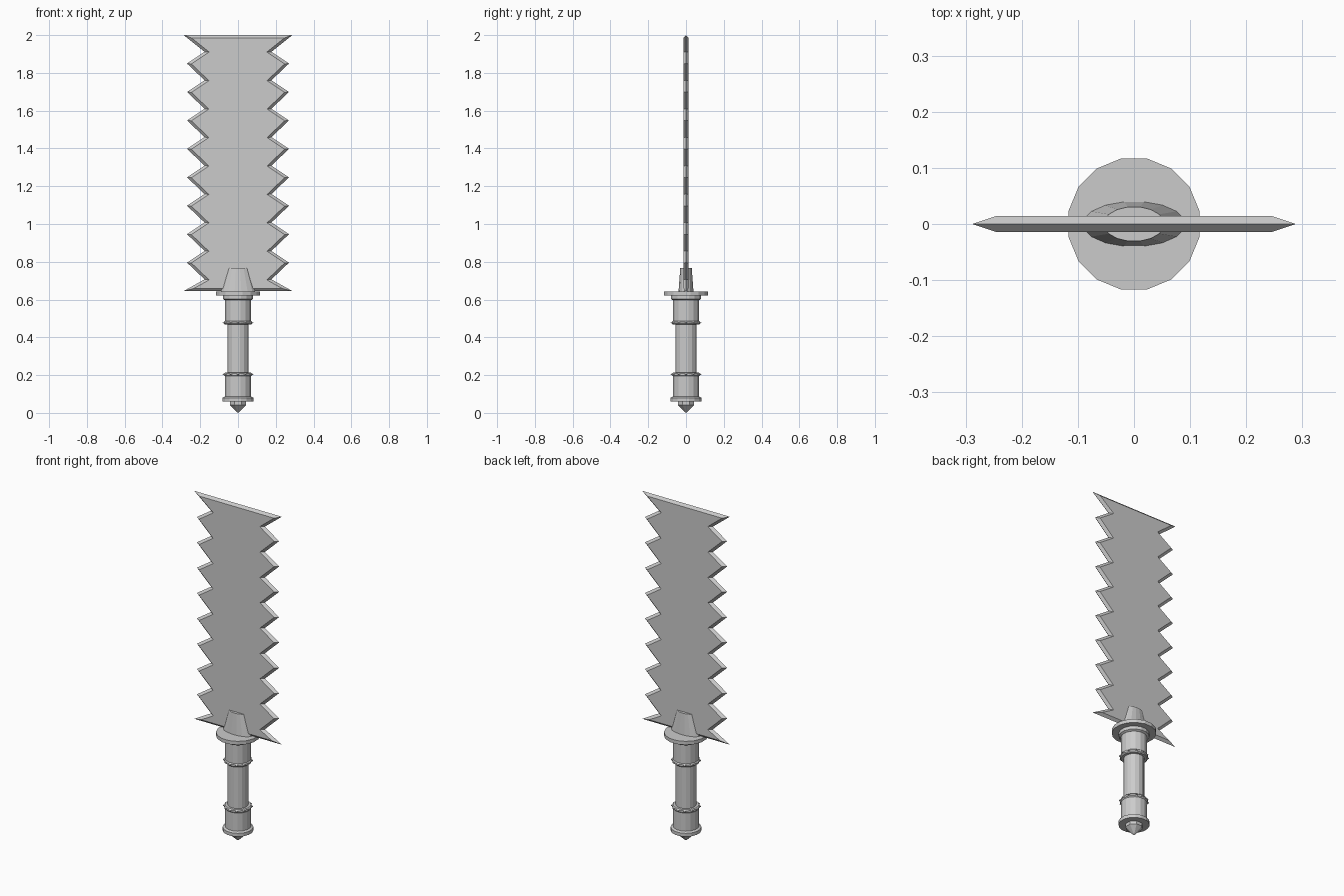
import bpy, math
from mathutils import Vector, Matrix

if "Cube" in bpy.data.objects:
    bpy.data.objects.remove(bpy.data.objects["Cube"])


def make(name, verts, faces):
    me = bpy.data.meshes.new(name)
    me.from_pydata(verts, [], faces)
    me.update()
    ob = bpy.data.objects.new(name, me)
    bpy.context.collection.objects.link(ob)
    return ob


def lathe(name, profile, n=16, sq=None):
    """Closed solid from (radius, z) rings, listed bottom to top; sq gives y radii."""
    verts, faces = [], []
    for i, (r, z) in enumerate(profile):
        ry = sq[i] if sq else r
        for k in range(n):
            a = 2 * math.pi * (k + 0.5) / n
            verts.append((r * math.cos(a), ry * math.sin(a), z))
    for i in range(len(profile) - 1):
        for k in range(n):
            j = (k + 1) % n
            faces.append((i * n + k, i * n + j, (i + 1) * n + j, (i + 1) * n + k))
    faces.append(tuple(range(n))[::-1])
    faces.append(tuple(range((len(profile) - 1) * n, len(profile) * n)))
    return make(name, verts, faces)


# Blade: saw-toothed outline with a sharpened bevel all round
TOP, BOTTOM, TEETH = 2.0, 0.645, 9
step = (TOP - BOTTOM) / TEETH
right = []
for i in range(TEETH):
    z = BOTTOM + i * step
    right.append((0.288 if i == 0 else 0.27, z))
    right.append((0.177, z + 0.062))
right.append((0.288, TOP))
outline = [Vector(p) for p in right] + [Vector((-x, z)) for x, z in reversed(right)]


def inset(pts, d):
    out = []
    for i, p in enumerate(pts):
        e1 = (p - pts[i - 1]).normalized()
        e2 = (pts[(i + 1) % len(pts)] - p).normalized()
        n1, n2 = Vector((-e1.y, e1.x)), Vector((-e2.y, e2.x))
        out.append(p + (n1 + n2) * d / (1 + n1.dot(n2)))
    return out


inner = inset(outline, 0.0145)
n = len(outline)
verts = [(p.x, 0, p.y) for p in outline]
verts += [(p.x, -0.014, p.y) for p in inner] + [(p.x, 0.014, p.y) for p in inner]
faces = [tuple(range(n, 2 * n)), tuple(range(2 * n, 3 * n))[::-1]]
for i in range(n):
    j = (i + 1) % n
    faces.append((i, j, n + j, n + i))
    faces.append((j, i, 2 * n + i, 2 * n + j))
make("blade", verts, faces)

# Oval socket holding the blade, and the round guard
lathe("blade_socket", [(0.094, 0.635), (0.054, 0.767)], sq=[0.041, 0.031])
lathe("guard", [(0.119, 0.622), (0.119, 0.643)])
lathe("guard_collar", [(0.071, 0.597), (0.082, 0.603), (0.082, 0.623)])

# Handle: grip with a thicker sleeve at each end
lathe("grip", [(0.056, 0.19), (0.056, 0.49)])
lathe("upper_sleeve", [(0.07, 0.47), (0.07, 0.61)])
lathe("lower_sleeve", [(0.07, 0.075), (0.07, 0.205)])
lathe("pommel_flange", [(0.083, 0.06), (0.083, 0.08), (0.071, 0.086)])
lathe("pommel_gem", [(0.004, 0.002), (0.047, 0.042), (0.047, 0.065)], n=8)

# Studded rings on the sleeves
for name, z in (("upper_ring", 0.477), ("lower_ring", 0.204)):
    lathe(name, [(0.07, z - 0.01), (0.075, z - 0.005), (0.075, z + 0.005), (0.07, z + 0.01)])
    verts, faces = [], []
    for k in range(12):
        rot = Matrix.Rotation(2 * math.pi * k / 12, 3, 'Z')
        b = len(verts)
        for x, y, dz in ((0.07, -0.009, -0.007), (0.07, 0.009, -0.007),
                         (0.07, 0.009, 0.007), (0.07, -0.009, 0.007), (0.082, 0, 0)):
            verts.append(rot @ Vector((x, y, z + dz)))
        faces += [(b + i, b + (i + 1) % 4, b + 4) for i in range(4)]
        faces.append((b + 3, b + 2, b + 1, b))
    make(name + "_studs", verts, faces)
